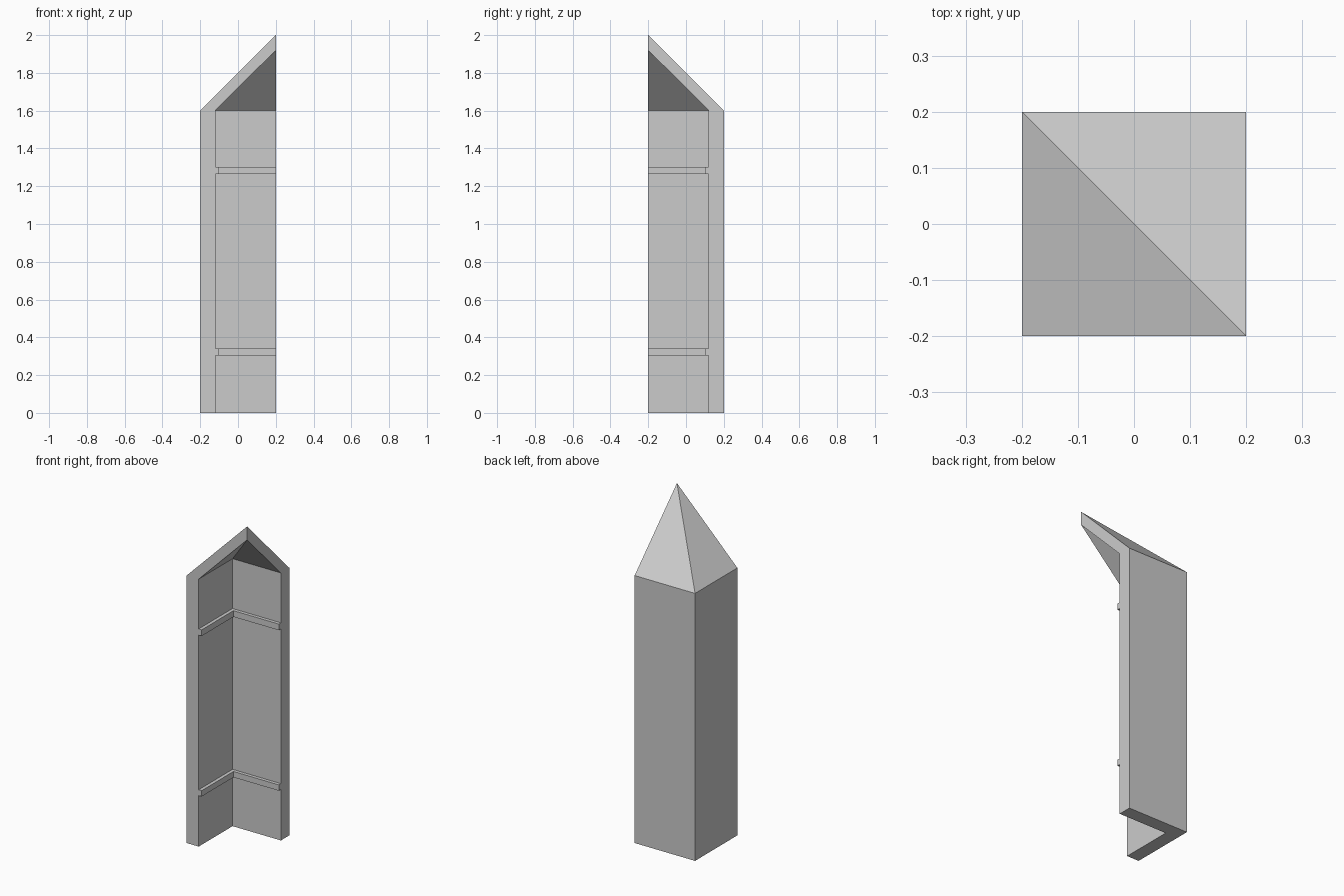
import bpy
import bmesh

cube = bpy.data.objects.get("Cube")
if cube:
    bpy.data.objects.remove(cube)

HALF = 0.2       # half width of the square footprint
WALL = 0.08      # wall and roof thickness
EAVES = 1.6      # height of the wall tops
APEX = 2.0       # height of the roof point
TRIM = 0.02      # how far the trim stands out from the walls

stone = bpy.data.materials.new("plain_grey")
stone.use_nodes = True
colour = (0.6, 0.6, 0.6, 1)
stone.diffuse_color = colour
stone.node_tree.nodes["Principled BSDF"].inputs["Base Color"].default_value = colour


def chevron(bm, inset, z):
    """Right end, back corner and left end of an L line, inset from the outside."""
    e = HALF - inset
    return [bm.verts.new(p) for p in ((-e, -HALF, z), (-e, e, z), (HALF, e, z))]


def l_band(bm, outer, inner, z0, z1):
    """Sides and bottom of an L-shaped wall, open at its ends and top."""
    o0, o1 = chevron(bm, outer, z0), chevron(bm, outer, z1)
    i0, i1 = chevron(bm, inner, z0), chevron(bm, inner, z1)
    for k in (0, 1):
        bm.faces.new((o0[k], o0[k + 1], o1[k + 1], o1[k]))
        bm.faces.new((i0[k], i0[k + 1], i1[k + 1], i1[k]))
        bm.faces.new((o0[k], o0[k + 1], i0[k + 1], i0[k]))
    return o0, o1, i0, i1


def finish(bm, name):
    bmesh.ops.recalc_face_normals(bm, faces=bm.faces)
    mesh = bpy.data.meshes.new(name)
    bm.to_mesh(mesh)
    bm.free()
    mesh.materials.append(stone)
    bpy.context.collection.objects.link(bpy.data.objects.new(name, mesh))


# Corner walls with the quarter of a hollow pointed roof
bm = bmesh.new()
o0, o1, i0, i1 = l_band(bm, 0, WALL, 0, EAVES)
tip = bm.verts.new((HALF, -HALF, APEX))
under_tip = bm.verts.new((HALF, -HALF, APEX - WALL))
for k in (0, 1):
    bm.faces.new((o1[k], o1[k + 1], tip))
    bm.faces.new((i1[k], i1[k + 1], under_tip))
for k in (0, 2):
    bm.faces.new((o0[k], i0[k], i1[k], under_tip, tip, o1[k]))
finish(bm, "corner_walls_and_roof")

# Trim strips along the inside of both walls
for name, z0, z1 in (("lower_trim", 0.305, 0.34), ("upper_trim", 1.265, 1.302)):
    bm = bmesh.new()
    o0, o1, i0, i1 = l_band(bm, WALL, WALL + TRIM, z0, z1)
    for k in (0, 1):
        bm.faces.new((o1[k], o1[k + 1], i1[k + 1], i1[k]))
    for k in (0, 2):
        bm.faces.new((o0[k], i0[k], i1[k], o1[k]))
    finish(bm, name)
